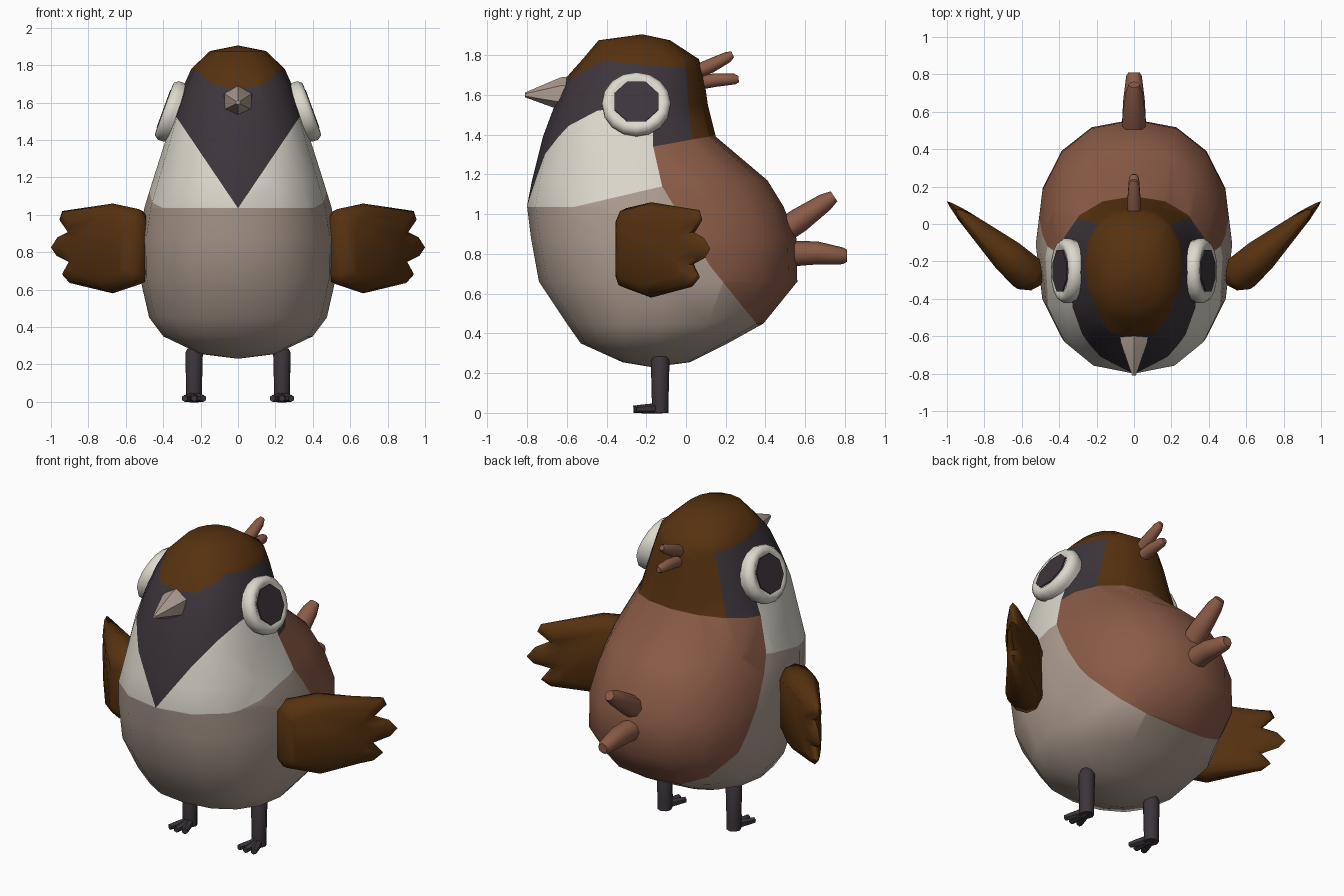
import bpy, bmesh, math
from mathutils import Vector, Matrix

if "Cube" in bpy.data.objects:
    bpy.data.objects.remove(bpy.data.objects["Cube"])


def material(name, rgb):
    m = bpy.data.materials.new(name)
    m.diffuse_color = (*rgb, 1)
    m.use_nodes = True
    m.node_tree.nodes["Principled BSDF"].inputs["Base Color"].default_value = m.diffuse_color
    return m


CAP = material("dark brown", (0.095, 0.032, 0.005))
RUST = material("rust", (0.26, 0.105, 0.063))
WHITE = material("off white", (0.72, 0.69, 0.61))
BEIGE = material("beige", (0.42, 0.335, 0.28))
DARK = material("charcoal", (0.046, 0.036, 0.045))


def finish(bm, name, mats, angle=50):
    bmesh.ops.recalc_face_normals(bm, faces=bm.faces[:])
    me = bpy.data.meshes.new(name)
    bm.to_mesh(me)
    bm.free()
    for m in mats:
        me.materials.append(m)
    ob = bpy.data.objects.new(name, me)
    bpy.context.collection.objects.link(ob)
    bpy.ops.object.select_all(action='DESELECT')
    ob.select_set(True)
    bpy.context.view_layer.objects.active = ob
    bpy.ops.object.shade_smooth_by_angle(angle=math.radians(angle))
    return ob


def loft(bm, rings):
    """Bridge equal-length closed rings; returns the vertex rings."""
    vr = [[bm.verts.new(p) for p in r] for r in rings]
    n = len(vr[0])
    for a, b in zip(vr, vr[1:]):
        for i in range(n):
            j = (i + 1) % n
            bm.faces.new((a[i], a[j], b[j], b[i]))
    return vr


def tube(name, mat, stations, sides=8, flat=1.0, spin=0.0):
    """Capped tube through (y, z, radius) stations in the side plane."""
    bm = bmesh.new()
    pts = [Vector((0, y, z)) for y, z, r in stations]
    d = (pts[-1] - pts[0]).normalized()
    side, up = Vector((1, 0, 0)), d.cross(Vector((1, 0, 0)))
    rings = []
    for p, (y, z, r) in zip(pts, stations):
        rings.append([p + side * r * math.sin(a) + up * r * flat * math.cos(a)
                      for a in (spin + 2 * math.pi * i / sides for i in range(sides))])
    vr = loft(bm, rings)
    bm.faces.new(vr[0])
    bm.faces.new(vr[-1])
    return finish(bm, name, [mat])


# Body: stacked rounded sections (height, front y, back y, half width)
SECTIONS = [(0.255, -0.32, 0.02, 0.20), (0.35, -0.53, 0.21, 0.40),
            (0.45, -0.60, 0.39, 0.475), (0.66, -0.74, 0.56, 0.523),
            (0.88, -0.78, 0.555, 0.525), (1.04, -0.80, 0.49, 0.50),
            (1.17, -0.775, 0.41, 0.46), (1.39, -0.72, 0.15, 0.39),
            (1.55, -0.66, 0.11, 0.342), (1.69, -0.60, 0.09, 0.29),
            (1.78, -0.52, 0.065, 0.25), (1.875, -0.44, -0.08, 0.15)]
SIDES = 16


def section(z, yf, yb, w):
    ring = []
    for i in range(SIDES):
        a = 2 * math.pi * i / SIDES
        s, c = math.sin(a), math.cos(a)
        e = 2 / 2.3
        x = w * math.copysign(abs(s) ** e, s)
        y = (yf + yb) / 2 - (yb - yf) / 2 * math.copysign(abs(c) ** e, c)
        ring.append((x, y, z))
    return ring


bm = bmesh.new()
vr = loft(bm, [section(*s) for s in SECTIONS])
for ring, pole in ((vr[0], (0, -0.17, 0.23)), (vr[-1], (0, -0.22, 1.905))):
    p = bm.verts.new(pole)
    for i in range(SIDES):
        bm.faces.new((ring[i], ring[(i + 1) % SIDES], p))

# Plumage borders as lines (y, z) seen from the side
CAP_FRONT = ((-0.62, 1.67), (-0.42, 1.77))
CAP_SIDE = ((-0.42, 1.77), (0.0, 1.735))
CAP_BACK = ((0.0, 1.735), (0.03, 1.36))
NAPE = ((-0.165, 1.34), (0.14, 1.395))
CHEEK = ((-0.165, 1.34), (-0.12, 1.14))
CHEST = ((-0.57, 1.035), (-0.12, 1.14))
FLANK = ((-0.12, 1.14), (0.12, 0.74))
RUMP = ((0.12, 0.74), (0.37, 0.43))


def above(line, p):
    (y0, z0), (y1, z1) = line
    return (y1 - y0) * (p.z - z0) - (z1 - z0) * (p.y - y0) > 0


def cut(co, no, lo, hi):
    """Split faces along a plane where they overlap a y-z box."""
    faces = []
    for f in bm.faces:
        ys = [v.co.y for v in f.verts]
        zs = [v.co.z for v in f.verts]
        if max(ys) > lo[0] and min(ys) < hi[0] and max(zs) > lo[1] and min(zs) < hi[1]:
            faces.append(f)
    geom = faces + list({e for f in faces for e in f.edges}) + list({v for f in faces for v in f.verts})
    bmesh.ops.bisect_plane(bm, geom=geom, dist=1e-5, plane_co=co, plane_no=no)


for (y0, z0), (y1, z1) in (CAP_FRONT, CAP_SIDE, CAP_BACK, NAPE, CHEEK, CHEST, FLANK, RUMP):
    cut((0, y0, z0), (0, -(z1 - z0), y1 - y0),
        (min(y0, y1) - 0.02, min(z0, z1) - 0.02), (max(y0, y1) + 0.02, max(z0, z1) + 0.02))
cut((0, 0, 1.035), (0, 0, 1), (-0.9, 1.0), (-0.55, 1.1))
cut((0, -0.165, 0), (0, 1, 0), (-0.2, 1.32), (-0.1, 1.5))
for s in (-1, 1):
    cut((0, 0, 1.035), (-1.48 * s, 0, 1), (-0.9, 1.0), (-0.2, 1.62))


def plumage(p):
    """0 cap, 1 rust, 2 white, 3 beige, 4 charcoal."""
    if p.y < -0.42:
        cap = above(CAP_FRONT, p)
    elif p.y < 0:
        cap = above(CAP_SIDE, p)
    else:
        cap = above(NAPE, p) and not above(CAP_BACK, p) is False or p.z > 1.74
    if cap:
        return 0
    if p.y > -0.165 and above(NAPE, p):
        return 4
    if p.z > 1.14:
        back = p.y > -0.165 and above(CHEEK, p)
    else:
        back = above(FLANK if p.z > 0.74 else RUMP, p)
    if back:
        return 1
    if p.y < -0.165 and p.z > 1.035 + 1.48 * abs(p.x):
        return 4
    return 2 if p.z > 1.035 and (p.y < -0.57 or above(CHEST, p)) else 3


for f in bm.faces:
    f.material_index = plumage(f.calc_center_median())
finish(bm, "body", [CAP, RUST, WHITE, BEIGE, DARK], 60)

# Beak, tail feathers and crest feathers
tube("beak", BEIGE, [(-0.57, 1.605, 0.09), (-0.63, 1.605, 0.083), (-0.81, 1.60, 0.012)], 6)
tube("upper_tail_feather", RUST, [(0.48, 0.91, 0.062), (0.57, 0.97, 0.062), (0.70, 1.06, 0.046), (0.745, 1.09, 0.03)])
tube("lower_tail_feather", RUST, [(0.50, 0.80, 0.066), (0.66, 0.805, 0.058), (0.79, 0.79, 0.042), (0.81, 0.79, 0.03)])
tube("upper_crest_feather", RUST, [(0.04, 1.71, 0.035), (0.12, 1.745, 0.036), (0.21, 1.79, 0.028), (0.235, 1.805, 0.016)])
tube("lower_crest_feather", RUST, [(0.06, 1.66, 0.035), (0.15, 1.675, 0.034), (0.245, 1.68, 0.027), (0.265, 1.68, 0.016)])

# Wing outline (x, z) with three feather tips
WING = [(0.50, 0.68), (0.52, 0.63), (0.67, 0.58), (0.90, 0.635), (0.94, 0.68), (0.90, 0.745),
        (0.97, 0.78), (1.0, 0.825), (0.965, 0.88), (0.905, 0.91), (0.955, 0.975), (0.94, 1.02),
        (0.67, 1.06), (0.53, 1.03), (0.50, 0.97)]


def wing_point(x, z, side):
    t = 0.085 + 0.02 * min(1, (x - 0.5) / 0.1) if x < 0.62 else 0.105 - 0.24 * (x - 0.62)
    return Vector((x, -0.31 + 0.90 * (x - 0.52), z)) + Vector((0.68, -0.73, 0)) * t * side


for s, label in ((1, "left"), (-1, "right")):
    bm = bmesh.new()
    rings = []
    for k, off in ((0.72, -1), (0.93, -0.62), (1, 0), (0.93, 0.62), (0.72, 1)):
        pts = [wing_point(0.70 + (x - 0.70) * k, 0.82 + (z - 0.82) * k, off) for x, z in WING]
        rings.append([(p.x * s, p.y, p.z) for p in pts])
    vr = loft(bm, rings)
    bm.faces.new(vr[0])
    bm.faces.new(vr[-1])
    finish(bm, label + "_wing", [CAP], 60)

    # Eye: rounded white rim around a flat octagonal pupil
    tilt = Matrix.Rotation(-s * math.radians(20), 4, 'Y')
    place = Matrix.Translation((0.345 * s, -0.25, 1.548)) @ tilt

    def disc(r, h, n, turn=0.0):
        return [place @ Vector((h * s, r * math.cos(a), r * 0.96 * math.sin(a)))
                for a in (turn + 2 * math.pi * i / n for i in range(n))]

    bm = bmesh.new()
    vr = loft(bm, [disc(r, h, 16) for r, h in
                   ((0.155, -0.06), (0.173, 0.0), (0.173, 0.03), (0.155, 0.052), (0.13, 0.054), (0.105, 0.04))])
    bm.faces.new(vr[-1])
    finish(bm, label + "_eye_rim", [WHITE], 60)
    bm = bmesh.new()
    vr = loft(bm, [disc(0.12, h, 8, math.pi / 8) for h in (0.05, 0.057)])
    bm.faces.new(vr[-1])
    finish(bm, label + "_pupil", [DARK], 30)

    # Leg with three splayed toes
    leg = tube(label + "_leg", DARK, [(-0.13, 0.0, 0.042), (-0.13, 0.06, 0.042), (-0.13, 0.26, 0.047), (-0.13, 0.285, 0.035)])
    leg.location.x = 0.235 * s
    for name, turn in (("inner", -22), ("middle", 0), ("outer", 22)):
        toe = tube(f"{label}_{name}_toe", DARK,
                   [(0.01, 0.024, 0.028), (-0.09, 0.02, 0.022), (-0.135, 0.018, 0.018)], 6)
        toe.location = (0.235 * s, -0.13, 0)
        toe.rotation_euler.z = math.radians(turn * s)
